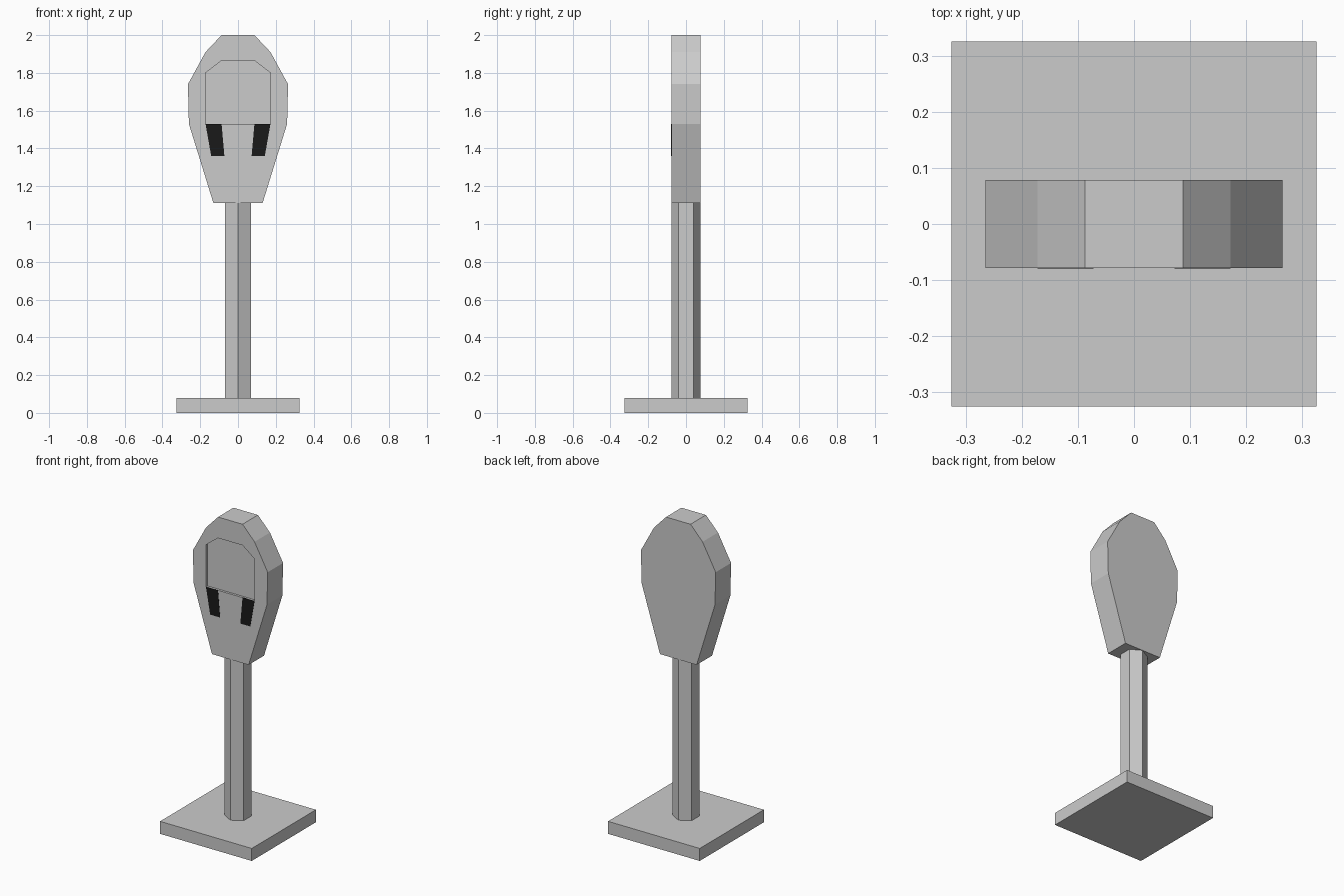
import bpy, bmesh
from math import pi, sin, cos

if "Cube" in bpy.data.objects:
    bpy.data.objects.remove(bpy.data.objects["Cube"])

HALF = 0.078   # half thickness of the meter head


def prism(name, points, start, end, place, colour=None):
    """Extrude a 2D outline between two depths; place(a, b, depth) gives the 3D point."""
    bm = bmesh.new()
    face = bm.faces.new([bm.verts.new(place(a, b, start)) for a, b in points])
    shift = [e - s for s, e in zip(place(0, 0, start), place(0, 0, end))]
    ext = bmesh.ops.extrude_face_region(bm, geom=[face], use_keep_orig=True)
    bmesh.ops.translate(bm, vec=shift,
                        verts=[g for g in ext["geom"] if isinstance(g, bmesh.types.BMVert)])
    bmesh.ops.recalc_face_normals(bm, faces=bm.faces)
    mesh = bpy.data.meshes.new(name)
    bm.to_mesh(mesh)
    bm.free()
    obj = bpy.data.objects.new(name, mesh)
    bpy.context.collection.objects.link(obj)
    if colour:
        mat = bpy.data.materials.new(name + "_colour")
        mat.diffuse_color = (*colour, 1)
        mat.use_nodes = True
        mat.node_tree.nodes["Principled BSDF"].inputs["Base Color"].default_value = mat.diffuse_color
        mesh.materials.append(mat)
    return obj


def upright(x, z, y):
    return (x, y, z)


def flat(x, y, z):
    return (x, y, z)


def mirrored(half):
    """Complete a right-hand outline with its left-hand mirror image."""
    return half + [(-x, z) for x, z in reversed(half)]


# Square base plate
s = 0.325
prism("base", [(-s, -s), (s, -s), (s, s), (-s, s)], 0, 0.08, flat)

# Six-sided post with an edge facing the front
hexagon = [(HALF * sin(i * pi / 3), HALF * cos(i * pi / 3)) for i in range(6)]
prism("post", hexagon, 0.08, 1.11, flat)

# Faceted meter head
head = prism("meter_head", mirrored([(0.13, 1.11), (0.26, 1.53), (0.265, 1.74),
                                     (0.172, 1.91), (0.087, 2.0)]), -HALF, HALF, upright)

# Shallow window recess cut into the front
window = mirrored([(0.172, 1.53), (0.172, 1.80), (0.087, 1.865)])
cutter = prism("window_cutter", window, -0.2, -0.045, upright)
cutter.hide_render = True
mod = head.modifiers.new("recess", 'BOOLEAN')
mod.operation = 'DIFFERENCE'
mod.solver = 'EXACT'
mod.object = cutter
bpy.context.view_layer.objects.active = head
bpy.ops.object.modifier_apply(modifier=mod.name)
bpy.data.objects.remove(cutter)

# Light pane set back in the recess
prism("window_pane", window, -HALF + 0.015, -0.045, upright, (0.92, 0.92, 0.92))

# Two black slots below the window
slot = [(0.087, 1.53), (0.172, 1.53), (0.142, 1.36), (0.072, 1.36)]
for side, name in ((-1, "left_slot"), (1, "right_slot")):
    prism(name, [(side * x, z) for x, z in slot], -HALF - 0.001, -HALF + 0.005,
          upright, (0.01, 0.01, 0.01))
